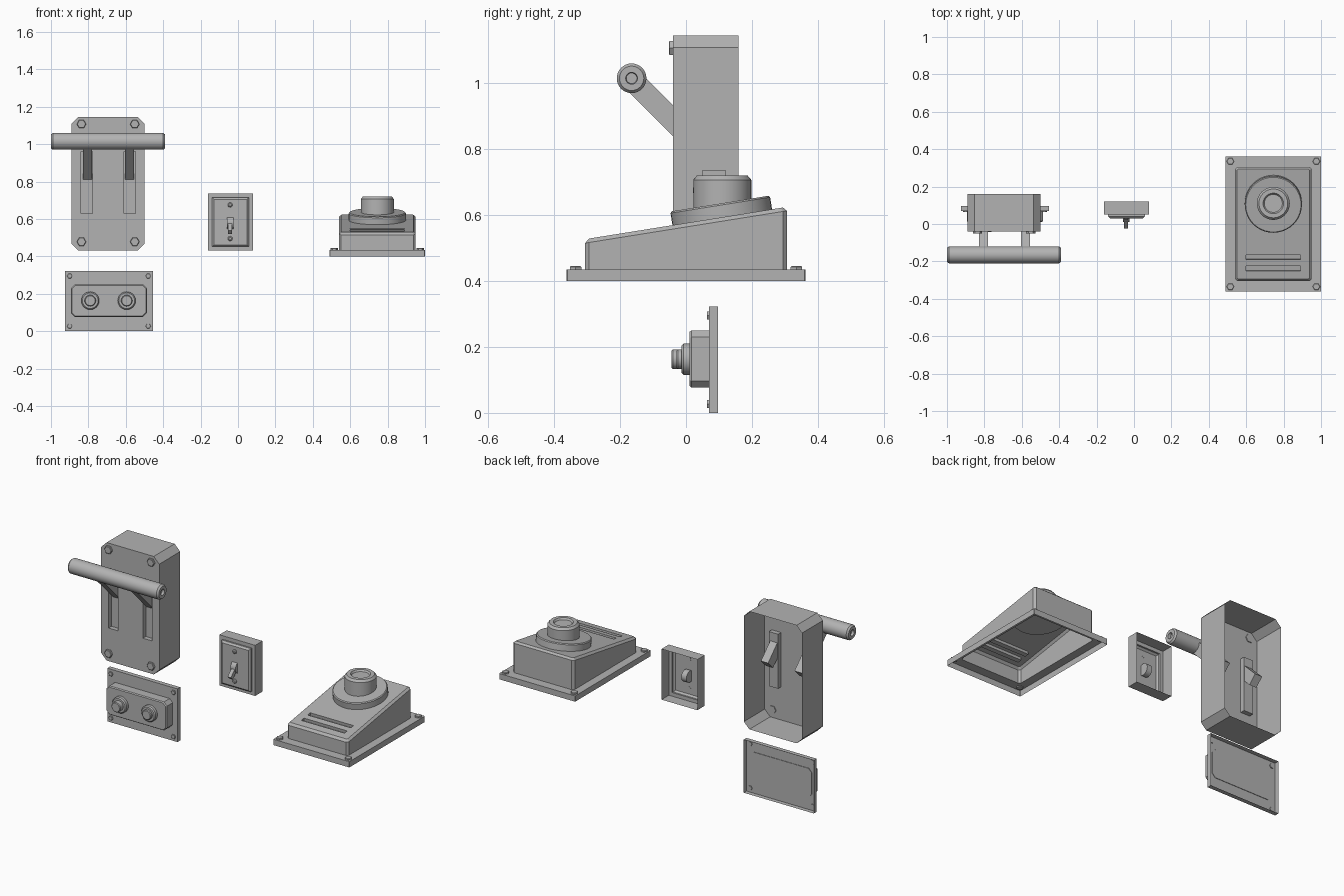
import bpy, bmesh, math
from mathutils import Matrix, Vector

if "Cube" in bpy.data.objects:
    bpy.data.objects.remove(bpy.data.objects["Cube"])

grey = bpy.data.materials.new("plain_grey")
grey.use_nodes = True
GREY = (0.45, 0.45, 0.45, 1)
grey.diffuse_color = GREY
grey.node_tree.nodes["Principled BSDF"].inputs["Base Color"].default_value = GREY

FRONT = Matrix.Rotation(math.pi / 2, 4, 'X')    # local z becomes -y
SIDE = Matrix.Rotation(math.pi / 2, 4, 'Y')     # local z becomes +x
UP = Matrix.Identity(4)


def finish(name, bm, smooth=False):
    mesh = bpy.data.meshes.new(name)
    bm.to_mesh(mesh)
    bm.free()
    mesh.materials.append(grey)
    ob = bpy.data.objects.new(name, mesh)
    bpy.context.collection.objects.link(ob)
    if smooth:
        bpy.ops.object.select_all(action='DESELECT')
        ob.select_set(True)
        bpy.context.view_layer.objects.active = ob
        bpy.ops.object.shade_smooth_by_angle(angle=math.radians(35))
    return ob


def rect(u0, u1, v0, v1, inset=0, c=0):
    """Rectangle outline, inset and with corners cut by c."""
    u0, u1, v0, v1 = u0 + inset, u1 - inset, v0 + inset, v1 - inset
    if not c:
        return [(u0, v0), (u1, v0), (u1, v1), (u0, v1)]
    return [(u0 + c, v0), (u1 - c, v0), (u1, v0 + c), (u1, v1 - c),
            (u1 - c, v1), (u0 + c, v1), (u0, v1 - c), (u0, v0 + c)]


def upright(outline, y):
    return [Vector((u, y, v)) for u, v in outline]


def loft(loops, cap_start=False):
    """Skin a list of equal loops; the last one is capped."""
    bm = bmesh.new()
    rings = [[bm.verts.new(p) for p in loop] for loop in loops]
    n = len(rings[0])
    for a, b in zip(rings, rings[1:]):
        for i in range(n):
            j = (i + 1) % n
            bm.faces.new((a[i], a[j], b[j], b[i]))
    cap = bm.faces.new(rings[-1])
    if cap_start:
        bm.faces.new(rings[0][::-1])
    bmesh.ops.recalc_face_normals(bm, faces=bm.faces[:])
    return bm, cap


def pockets(bm, cap, slots, axis, push):
    """Cut rectangular slots into the cap face and push them in."""
    faces = [cap]
    cuts = {(0, u) for s in slots for u in s[:2]} | {(axis, v) for s in slots for v in s[2:]}
    for ax, value in sorted(cuts):
        normal = Vector((0, 0, 0))
        normal[ax] = 1
        edges = {e for f in faces for e in f.edges}
        verts = {v for f in faces for v in f.verts}
        out = bmesh.ops.bisect_plane(bm, geom=faces + list(edges) + list(verts),
                                     plane_co=normal * value, plane_no=normal)
        faces = [g for g in out["geom"] if isinstance(g, bmesh.types.BMFace)]
    chosen = []
    for f in faces:
        m = f.calc_center_median()
        if any(s[0] < m.x < s[1] and s[2] < m[axis] < s[3] for s in slots):
            chosen.append(f)
    new = bmesh.ops.extrude_discrete_faces(bm, faces=chosen)["faces"]
    bmesh.ops.translate(bm, verts=list({v for f in new for v in f.verts}), vec=push)


def turned(name, profile, loc, rot=UP, n=32):
    """Revolve (radius, height) pairs around the local z axis."""
    place = Matrix.Translation(loc) @ rot
    loops = [[place @ Vector((r * math.cos(t), r * math.sin(t), h))
              for t in (math.tau * i / n for i in range(n))] for r, h in profile]
    finish(name, loft(loops, True)[0], n > 6)


def bolts(name, xs, others, level, r, h, front=True):
    for i, x in enumerate(xs):
        for j, o in enumerate(others):
            loc = (x, level, o) if front else (x, o, level)
            turned(f"{name}_{i}{j}", [(r, -0.005), (r, h * .8), (r * .88, h)], loc,
                   FRONT if front else UP, 6)


def bar(name, x, half_width, a, b, thick):
    """Straight square bar in a y-z plane from a to b."""
    a, b = Vector((x, *a)), Vector((x, *b))
    along = (b - a).normalized()
    across = Vector((1, 0, 0)).cross(along) * thick / 2
    w = Vector((half_width, 0, 0))
    corners = [-w - across, w - across, w + across, -w + across]
    finish(name, loft([[p + c for c in corners] for p in (a, b)], True)[0])


# Lever housing: open-backed box with two pocket slots
outline = rect(-0.89, -0.50, 0.43, 1.145, 0, 0.037)
bm, cap = loft([upright(outline, 0.16), upright(outline, -0.04)])
pockets(bm, cap, [(-0.84, -0.778, 0.63, 0.96), (-0.609, -0.547, 0.63, 0.96)], 2, (0, 0.028, 0))
finish("lever_housing", bm)
bolts("housing_bolt", (-0.837, -0.552), (0.478, 1.107), -0.04, 0.025, 0.012)

# Lever arms and cross handle
for side, x in (("right", -0.805), ("left", -0.58)):
    bar("lever_arm_" + side, x, 0.024, (-0.16, 1.007), (0.053, 0.794), 0.067)
turned("lever_handle", [(0.016, 0.015), (0.018, 0), (0.037, 0), (0.045, 0.01),
                        (0.045, 0.6), (0.037, 0.61), (0.018, 0.61), (0.016, 0.595)],
       (-1, -0.165, 1.015), SIDE)

# Two-button panel
plate = rect(-0.925, -0.455, 0, 0.322)
finish("panel_plate", loft([upright(plate, 0.097), upright(plate, 0.07)])[0])
block = (-0.893, -0.487, 0.077, 0.25)
finish("panel_block", loft([upright(rect(*block, 0, 0.02), 0.073),
                            upright(rect(*block, 0, 0.02), 0.016),
                            upright(rect(*block, 0.005, 0.018), 0.01)], True)[0])
bolts("panel_bolt", (-0.9, -0.48), (0.027, 0.295), 0.07, 0.014, 0.007)
for side, x, reach in (("right", -0.79, 0.055), ("left", -0.595, 0.04)):
    turned("button_collar_" + side, [(0.048, 0), (0.048, 0.018), (0.042, 0.024)],
           (x, 0.011, 0.163), FRONT)
    turned("push_button_" + side, [(0.03, 0), (0.03, reach - 0.004), (0.026, reach)],
           (x, 0.011, 0.163), FRONT)

# Toggle switch: stepped open-backed shell
case = (-0.16, 0.08, 0.43, 0.737)
finish("switch_case", loft([upright(rect(*case), 0.12), upright(rect(*case), 0.05),
                            upright(rect(*case, 0.022), 0.05), upright(rect(*case, 0.022), 0.04),
                            upright(rect(*case, 0.032), 0.03)])[0])
for side, z in (("upper", 0.675), ("lower", 0.495)):
    turned("switch_screw_" + side, [(0.013, -0.002), (0.012, 0.005), (0.007, 0.009)],
           (-0.042, 0.03, z), FRONT, 16)
turned("toggle_hub", [(0.035, 0), (0.035, 0.034)], (-0.059, 0.046, 0.578), SIDE, 24)
bar("toggle_lever", -0.042, 0.011, (0.045, 0.59), (-0.015, 0.53), 0.026)


# Sloped pedestal: open-bottomed shell with a flange and two vents
def slope(y):
    return 0.527 + 0.16 * (y + 0.306)


def ring(inset, height, c=0.012, sloped=False):
    return [Vector((u, v, height + (slope(v) if sloped else 0)))
            for u, v in rect(0.54, 0.95, -0.306, 0.306, inset, c)]


flange = [[Vector((u, v, z)) for u, v in rect(0.49, 1, -0.362, 0.362, 0, 0.002)]
          for z in (0.4, 0.435)]
bm, cap = loft(flange + [ring(0, 0.435), ring(0, -0.012, sloped=True),
                         ring(0.012, 0, 0.006, True)])
pockets(bm, cap, [(0.6, 0.89, -0.19, -0.165), (0.6, 0.89, -0.25, -0.225)], 1, (0, 0.002, -0.018))
finish("pedestal_body", bm)
bolts("pedestal_bolt", (0.515, 0.975), (-0.335, 0.335), 0.435, 0.02, 0.01, False)

# Pedestal button on a tilted collar
turned("pedestal_collar", [(0.153, -0.01), (0.153, 0.037), (0.148, 0.042)],
       (0.745, 0.11, slope(0.11)), Matrix.Rotation(math.atan(0.16), 4, 'X'), 40)
turned("pedestal_button", [(0.088, 0), (0.088, 0.105), (0.077, 0.118), (0.055, 0.118),
                           (0.048, 0.108)], (0.745, 0.11, 0.602), UP, 40)
